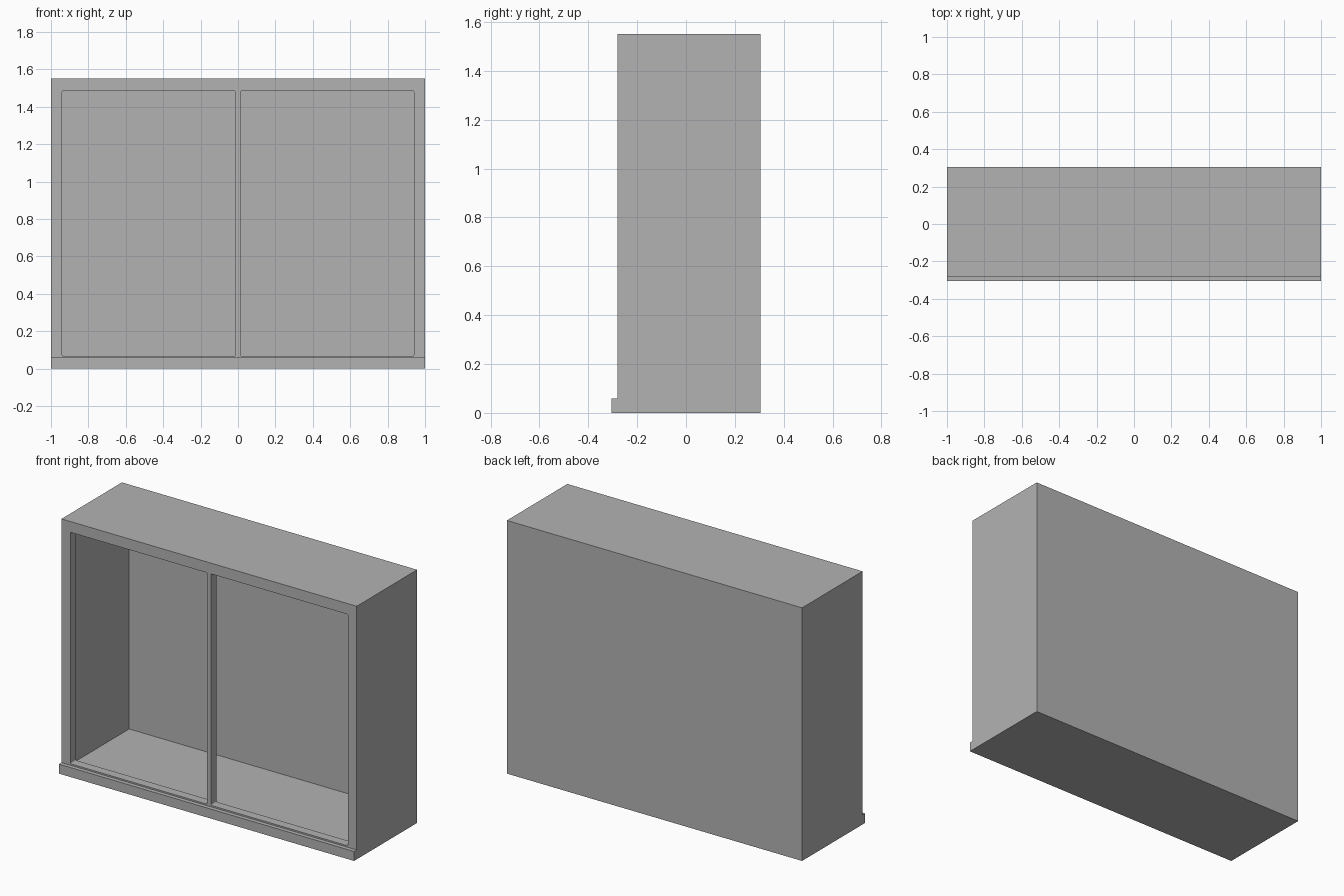
import bpy
import bmesh

default = bpy.data.objects.get("Cube")
if default:
    bpy.data.objects.remove(default, do_unlink=True)

BACK, FRONT, LIP = 0.305, -0.28, -0.305
HEIGHT, SILL = 1.55, 0.058
FRAME_DEPTH = 0.055

grey = bpy.data.materials.new("plain grey")
grey.use_nodes = True
colour = (0.45, 0.45, 0.45, 1)
grey.diffuse_color = colour
grey.node_tree.nodes["Principled BSDF"].inputs["Base Color"].default_value = colour


def make_object(name, bm):
    bmesh.ops.recalc_face_normals(bm, faces=bm.faces[:])
    mesh = bpy.data.meshes.new(name)
    bm.to_mesh(mesh)
    bm.free()
    mesh.materials.append(grey)
    obj = bpy.data.objects.new(name, mesh)
    bpy.context.collection.objects.link(obj)
    return obj


def make_box(name, low, high, corner=0):
    """Box between two corners, with optional rounding of the edges along y."""
    bm = bmesh.new()
    bmesh.ops.create_cube(bm, size=1)
    for v in bm.verts:
        v.co = [high[i] if v.co[i] > 0 else low[i] for i in range(3)]
    if corner:
        edges = [e for e in bm.edges
                 if abs(e.verts[0].co.y - e.verts[1].co.y) > 0.01]
        bmesh.ops.bevel(bm, geom=edges, offset=corner, segments=3,
                        profile=0.5, affect='EDGES')
    return make_object(name, bm)


def cut(target, cutter):
    """Carve the cutter out of the target and discard it."""
    cutter.hide_render = True
    mod = target.modifiers.new("cut", 'BOOLEAN')
    mod.operation = 'DIFFERENCE'
    mod.solver = 'EXACT'
    mod.object = cutter
    bpy.ops.object.select_all(action='DESELECT')
    bpy.context.view_layer.objects.active = target
    target.select_set(True)
    bpy.ops.object.modifier_apply(modifier=mod.name)
    bpy.data.objects.remove(cutter, do_unlink=True)


# Cabinet body with projecting sill, swept across x from its side profile
profile = [(LIP, 0), (BACK, 0), (BACK, HEIGHT),
           (FRONT, HEIGHT), (FRONT, SILL), (LIP, SILL)]
bm = bmesh.new()
face = bm.faces.new([bm.verts.new((-1, y, z)) for y, z in profile])
swept = bmesh.ops.extrude_face_region(bm, geom=[face])["geom"]
bmesh.ops.translate(bm, vec=(2, 0, 0),
                    verts=[g for g in swept if isinstance(g, bmesh.types.BMVert)])
cabinet = make_object("cabinet_body", bm)

# Hollow interior behind the front frame
cut(cabinet, make_box("interior_cutter", (-0.945, FRONT + FRAME_DEPTH, SILL),
                      (0.945, BACK - 0.008, 1.49)))

# Two openings that leave the front frame and the central mullion
for side in (-1, 1):
    inner, outer = sorted((side * 0.0125, side * 0.94))
    cut(cabinet, make_box("opening_cutter", (inner, FRONT - 0.1, 0.067),
                          (outer, FRONT + FRAME_DEPTH + 0.02, 1.484), 0.006))
